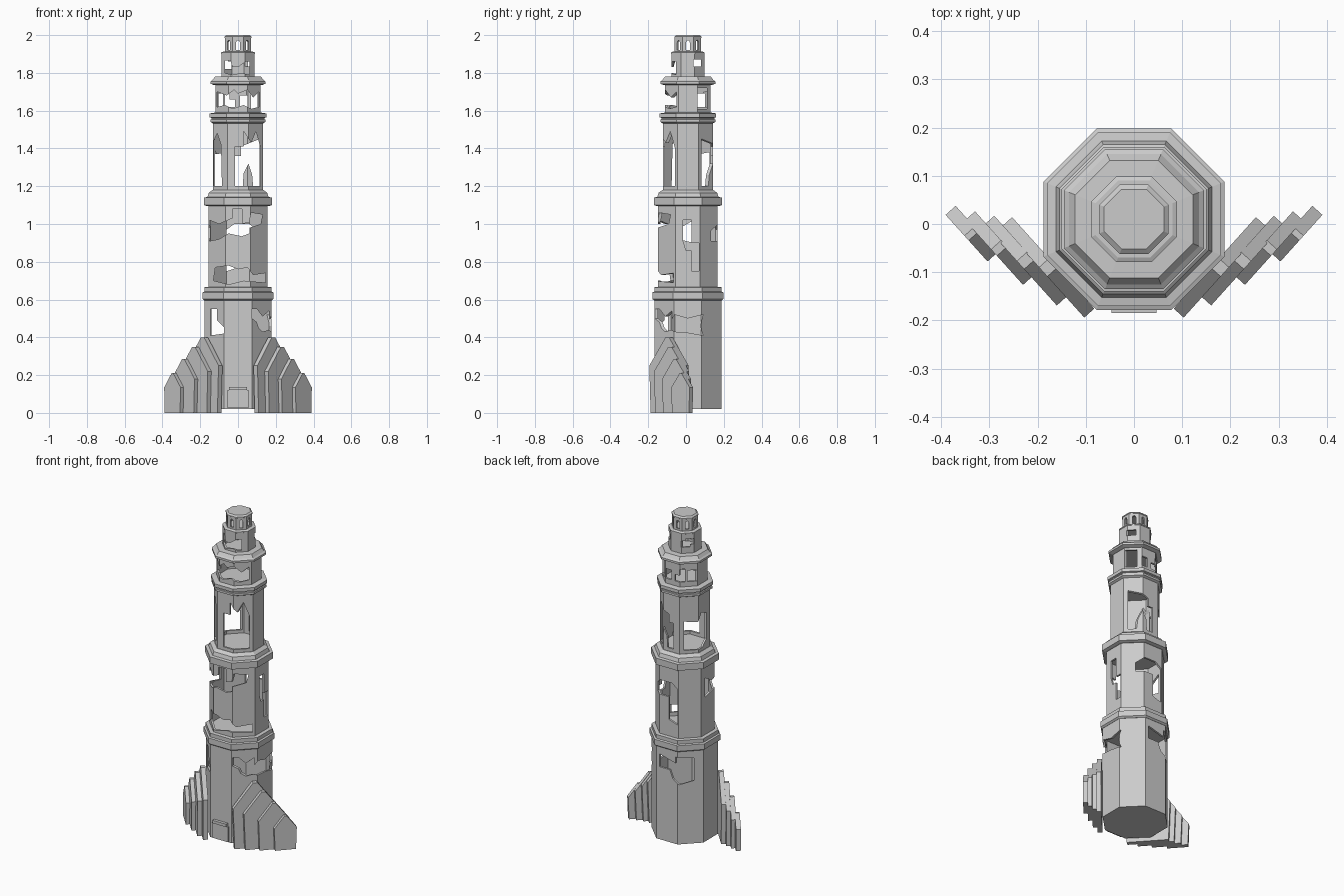
import bpy, bmesh, math
from mathutils import Vector

CY = 0.01                       # tower axis offset in y
K = 1 / math.cos(math.pi / 8)   # apothem -> corner radius


def make_object(name, bm):
    bmesh.ops.recalc_face_normals(bm, faces=bm.faces)
    me = bpy.data.meshes.new(name)
    bm.to_mesh(me)
    bm.free()
    ob = bpy.data.objects.new(name, me)
    bpy.context.collection.objects.link(ob)
    return ob


def ring(bm, a, z):
    return [bm.verts.new((a * K * math.cos(math.radians(22.5 + 45 * i)),
                          CY + a * K * math.sin(math.radians(22.5 + 45 * i)), z)) for i in range(8)]


def octagon(name, profile, closed=False):
    """Eight-sided lathe of (apothem, z) points; solid, or a tube if closed."""
    bm = bmesh.new()
    rings = [ring(bm, a, z) for a, z in profile]
    pairs = list(zip(rings, rings[1:]))
    if closed:
        pairs.append((rings[-1], rings[0]))
    else:
        bm.faces.new(rings[0])
        bm.faces.new(rings[-1])
    for r, s in pairs:
        for i in range(8):
            j = (i + 1) % 8
            bm.faces.new((r[i], r[j], s[j], s[i]))
    return make_object(name, bm)


def prism(name, points, normal, tangent, origin, n0, n1):
    """Extrude an upright (u, z) outline along a horizontal normal."""
    bm = bmesh.new()
    sides = [[bm.verts.new(origin + tangent * u + normal * n + Vector((0, 0, z)))
              for u, z in points] for n in (n0, n1)]
    bm.faces.new(sides[0])
    bm.faces.new(sides[1])
    for i in range(len(points)):
        j = (i + 1) % len(points)
        bm.faces.new((sides[0][i], sides[0][j], sides[1][j], sides[1][i]))
    return make_object(name, bm)


def cut(ob, holes):
    """Cut broken openings; each hole is (compass angle, outline)."""
    cutters = []
    for ang, pts in holes:
        a = math.radians(ang)
        c = prism("hole_cutter", pts, Vector((math.cos(a), math.sin(a), 0)),
                  Vector((-math.sin(a), math.cos(a), 0)), Vector((0, CY, 0)), 0.025, 0.3)
        c.hide_render = True
        m = ob.modifiers.new("hole", 'BOOLEAN')
        m.operation, m.solver, m.object = 'DIFFERENCE', 'EXACT', c
        cutters.append(c)
    dg = bpy.context.evaluated_depsgraph_get()
    me = bpy.data.meshes.new_from_object(ob.evaluated_get(dg))
    ob.modifiers.clear()
    ob.data = me
    for c in cutters:
        bpy.data.objects.remove(c)


def rect(u0, u1, z0, z1):
    return [(u0, z0), (u1, z0), (u1, z1), (u0, z1)]


def tier(name, a, z0, z1, holes, t=0.012):
    ob = octagon(name, [(a, z0), (a, z1), (a - t, z1), (a - t, z0)], True)
    cut(ob, holes)


F, R, B, L = -90, 0, 90, 180

# Hollow tower tiers with broken walls
tier("base_tier", 0.177, 0.02, 0.61, [
    (F, [(-.145, .41), (-.075, .42), (-.075, .455), (-.11, .49), (-.11, .55), (-.145, .55)]),
    (F, [(.075, .5), (.1, .48), (.11, .45), (.13, .43), (.165, .44), (.165, .54), (.13, .51), (.1, .55), (.075, .55)]),
    (R, [(-.11, .45), (-.07, .43), (0, .425), (.08, .41), (.065, .46), (.08, .52), (0, .5), (-.07, .52)]),
    (B, [(-.05, .47), (.02, .47), (.04, .42), (.08, .39), (.14, .41), (.14, .55), (.06, .56), (.06, .52), (-.05, .55)])])

stepped = [(.02, .75), (.06, .75), (.06, .9), (.02, .9), (.02, 1.02), (-.025, 1.02), (-.025, .91), (-.01, .86), (.02, .86)]
stepped_wide = [(.0, .77), (.06, .75), (.06, .97), (.02, 1.0), (-.06, 1.0), (-.1, .965), (-.1, .91), (0, .91)]
tier("second_tier", 0.157, 0.655, 1.11, [
    (F, [(-.15, .91), (-.1, .92), (-.05, .95), (.02, .935), (.06, .95), (.06, .98), (.12, 1.0), (.13, 1.05),
         (.07, 1.06), (.06, 1.01), (.02, 1.0), (.02, 1.08), (-.03, 1.08), (-.03, 1.03), (-.1, 1.0), (-.15, 1.02)]),
    (F, [(-.13, .7), (-.05, .68), (.03, .7), (.145, .69), (.145, .74), (.08, .73), (.05, .77), (0, .76), (-.05, .78), (-.12, .77)]),
    (R, stepped),
    (B, stepped_wide),
    (L, [(-.03, .9), (.09, .93), (.09, 1.0), (.04, .98), (-.03, 1.02)])])

tier("third_tier", 0.133, 1.17, 1.55, [
    (F, [(-.128, 1.2), (-.085, 1.2), (-.09, 1.42), (-.11, 1.48), (-.128, 1.44)]),
    (F, [(-.015, 1.2), (.12, 1.2), (.12, 1.4), (.095, 1.49), (.07, 1.43), (.03, 1.49), (.03, 1.41), (-.015, 1.41)]),
    (B, [(-.115, 1.2), (-.08, 1.2), (-.075, 1.26), (-.055, 1.32), (-.03, 1.27), (-.025, 1.2), (.015, 1.2),
         (.015, 1.36), (-.015, 1.36), (-.015, 1.41), (-.115, 1.45)]),
    (L, [(-.115, 1.2), (-.02, 1.2), (.02, 1.24), (.02, 1.4), (-.03, 1.42), (-.06, 1.37), (-.115, 1.38)])])

tier("fourth_tier", 0.12, 1.58, 1.75, [
    (F, [(-.11, 1.62), (-.07, 1.63), (-.03, 1.61), (.03, 1.63), (.07, 1.61), (.11, 1.62), (.11, 1.7), (.08, 1.67),
         (.05, 1.71), (0, 1.69), (-.02, 1.71), (-.06, 1.68), (-.11, 1.7)]),
    (R, rect(.05, .1, 1.61, 1.72)),
    (B, rect(-.05, -.01, 1.62, 1.68)),
    (B, [(.015, 1.62), (.07, 1.62), (.07, 1.7), (.045, 1.7), (.045, 1.66), (.015, 1.66)]),
    (L, rect(-.09, -.05, 1.62, 1.69))])

tier("fifth_tier", 0.087, 1.77, 1.905, [
    (F, [(-.07, 1.8), (-.03, 1.79), (.02, 1.8), (.06, 1.79), (.06, 1.86), (.04, 1.86), (.0, 1.83), (-.03, 1.83), (-.04, 1.865), (-.07, 1.865)]),
    (R, rect(.03, .07, 1.835, 1.87)),
    (B, rect(.035, .07, 1.82, 1.86)),
    (L, rect(-.07, -.03, 1.835, 1.87))])

# Lantern room with an arched window on every face
arch = [(-.01, 1.922), (.01, 1.922)] + [(.01 * math.cos(math.radians(d)), 1.96 + .013 * math.sin(math.radians(d)))
                                        for d in range(0, 181, 45)]
tier("lantern", 0.07, 1.9, 1.988, [(45 * i, arch) for i in range(8)], 0.01)

# Cornices and floors
octagon("base_floor", [(0.172, 0.02), (0.172, 0.03)])
octagon("first_cornice", [(.178, .595), (.188, .603), (.188, .638), (.178, .642), (.178, .665), (.15, .668)])
octagon("second_cornice", [(.165, 1.095), (.18, 1.1), (.18, 1.14), (.162, 1.143), (.155, 1.165), (.135, 1.18)])
octagon("third_cornice", [(.128, 1.53), (.146, 1.54), (.146, 1.553), (.14, 1.555), (.14, 1.562),
                          (.15, 1.565), (.15, 1.585), (.122, 1.59)])
octagon("fourth_cornice", [(.125, 1.735), (.145, 1.742), (.145, 1.755), (.135, 1.762), (.122, 1.78), (.085, 1.782)])
octagon("lantern_floor", [(.084, 1.898), (.089, 1.901), (.089, 1.908), (.08, 1.912)])
octagon("cap", [(.066, 1.982), (.072, 1.986), (.072, 1.992), (.062, 2.0)])

# Stacked pointed buttress plates: centre x, centre y, width, shoulder height, peak height
plates = [(.178, -.09, .255, .25, .40), (.225, -.076, .225, .22, .35),
          (.28, -.05, .18, .18, .285), (.337, -.02, .13, .135, .21)]
for sx, side in ((-1, "left"), (1, "right")):
    a = math.radians(48)
    tangent = Vector((sx * math.cos(a), math.sin(a), 0))
    normal = Vector((sx * math.sin(a), -math.cos(a), 0))
    for i, (x, y, w, sh, pk) in enumerate(plates):
        h = w / 2
        outline = [(-h * .93, 0), (h * .93, 0), (h, sh), (h * .1, pk), (-h * .1, pk), (-h, sh)]
        prism(f"{side}_buttress_{i + 1}", outline, normal, tangent, Vector((sx * x, y, 0)), -.014, .014)

# Door and lintel on the front
front = (Vector((0, -1, 0)), Vector((1, 0, 0)), Vector((0, 0, 0)))
prism("door", rect(-.055, .055, .025, .12), *front, .155, .177)
prism("door_lintel", rect(-.047, .047, .12, .138), *front, .155, .185)
